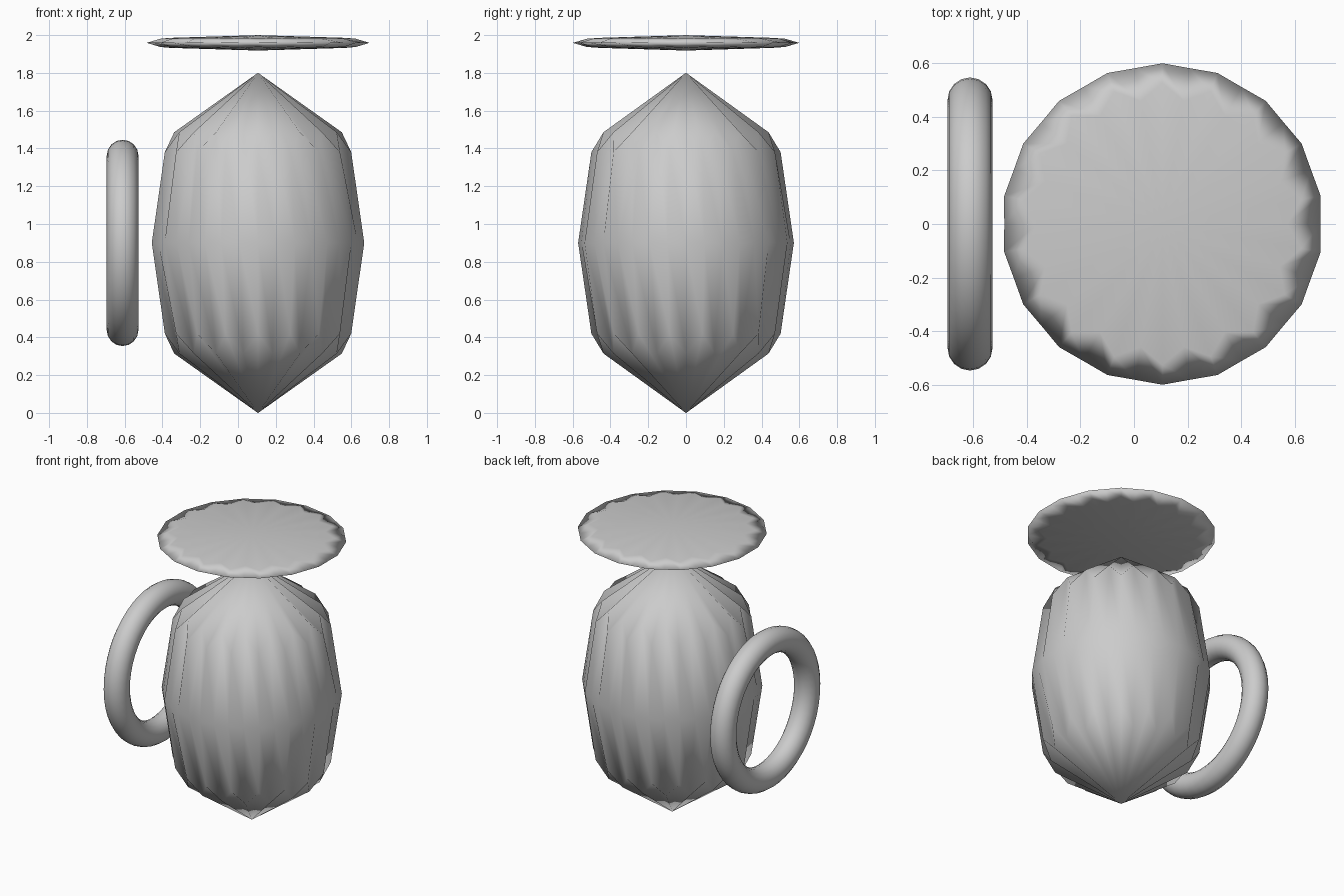
import bpy
import math

if "Cube" in bpy.data.objects:
    bpy.data.objects.remove(bpy.data.objects["Cube"])

CX = 0.106  # axis of the vessel
SIDES = 18


def soft_cylinder(name, radius, half_height, z):
    """18-sided cylinder softened by one subdivision level, smooth shaded."""
    bpy.ops.mesh.primitive_cylinder_add(
        vertices=SIDES, radius=radius, depth=2 * half_height, location=(CX, 0, z))
    ob = bpy.context.object
    ob.name = name
    sub = ob.modifiers.new("soften", 'SUBSURF')
    sub.levels = 1
    sub.render_levels = 1
    sub.use_limit_surface = True
    bpy.ops.object.shade_smooth()
    return ob


# Fluted barrel body with pointed ends
soft_cylinder("mug_body", 0.616, 0.961, 0.90)

# Thin lid floating above
soft_cylinder("lid", 0.646, 0.0435, 1.959)

# Ring handle standing in the yz plane
bpy.ops.mesh.primitive_torus_add(
    major_radius=0.462, minor_radius=0.084, major_segments=48, minor_segments=16,
    location=(-0.611, 0, 0.90), rotation=(0, math.pi / 2, 0))
bpy.context.object.name = "handle"
bpy.ops.object.shade_smooth()
